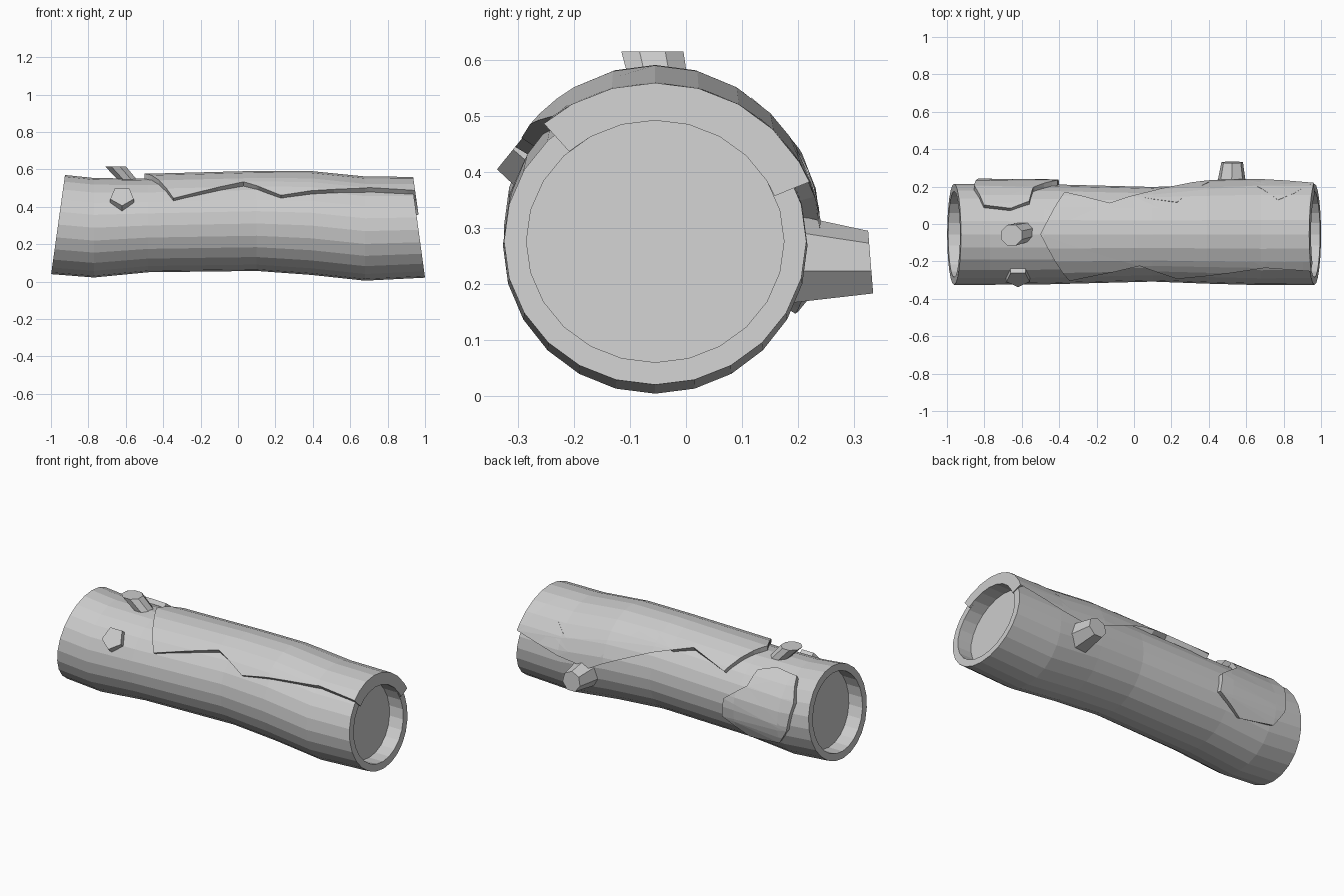
import bpy, bmesh
from math import sin, cos, pi, radians
from mathutils import Vector

if "Cube" in bpy.data.objects:
    bpy.data.objects.remove(bpy.data.objects["Cube"])

CY = -0.055          # log axis y
SIDES = 24
# rings along the log: u, centre z, y radius, z radius, end tilt
RINGS = [(-0.962, 0.305, 0.270, 0.265, 0.037),
         (-0.77, 0.288, 0.270, 0.266, 0.0),
         (-0.48, 0.300, 0.268, 0.250, 0.0),
         (0.10, 0.311, 0.253, 0.254, 0.0),
         (0.39, 0.300, 0.264, 0.264, 0.0),
         (0.68, 0.270, 0.272, 0.265, 0.0),
         (0.965, 0.277, 0.270, 0.256, -0.035)]


def surface(u, a, off=0.0):
    """Point on the log; a is the angle in degrees from the top towards +y."""
    i = 0
    while i < len(RINGS) - 2 and u > RINGS[i + 1][0]:
        i += 1
    p, q = RINGS[i], RINGS[i + 1]
    t = (u - p[0]) / (q[0] - p[0])
    _, cz, ry, rz, tilt = [m + (n - m) * t for m, n in zip(p, q)]
    s, c = sin(radians(a)), cos(radians(a))
    return Vector((u + tilt * c * (rz + off) / rz, CY + (ry + off) * s, cz + (rz + off) * c))


def finish(bm, name):
    bmesh.ops.recalc_face_normals(bm, faces=bm.faces[:])
    me = bpy.data.meshes.new(name)
    bm.to_mesh(me)
    bm.free()
    ob = bpy.data.objects.new(name, me)
    bpy.context.collection.objects.link(ob)
    return ob


def loft(bm, loops):
    """Skin a list of point loops and cap both ends."""
    vs = [[bm.verts.new(p) for p in lp] for lp in loops]
    n = len(vs[0])
    for a, b in zip(vs, vs[1:]):
        for k in range(n):
            bm.faces.new((a[k], a[(k + 1) % n], b[(k + 1) % n], b[k]))
    bm.faces.new(vs[0])
    bm.faces.new(vs[-1])


# log with recessed cut ends
def ring(u, off=0.0, dx=0.0):
    return [surface(u, 360 * k / SIDES, off) + Vector((dx, 0, 0)) for k in range(SIDES)]


bm = bmesh.new()
L, R = RINGS[0][0], RINGS[-1][0]
loft(bm, [ring(L, -0.04, 0.09), ring(L, -0.04)] + [ring(r[0]) for r in RINGS]
     + [ring(R, -0.04), ring(R, -0.04, -0.09)])
finish(bm, "log")


# raised bark plates: outline in (u, angle), cut along the log's facets, wrapped on
def bark(name, outline, height):
    bm = bmesh.new()
    bm.faces.new([bm.verts.new((u, a / 100, 0)) for u, a in outline])
    bmesh.ops.triangulate(bm, faces=bm.faces[:])
    cuts = [((r[0], 0, 0), (1, 0, 0)) for r in RINGS]
    cuts += [((0, a / 100, 0), (0, 1, 0)) for a in range(-165, 180, 15)]
    for co, no in cuts:
        bmesh.ops.bisect_plane(bm, geom=bm.verts[:] + bm.edges[:] + bm.faces[:],
                               dist=1e-5, plane_co=co, plane_no=no)
    base = bm.verts[:]
    ret = bmesh.ops.extrude_face_region(bm, geom=bm.faces[:], use_keep_orig=True)
    top = [g for g in ret["geom"] if isinstance(g, bmesh.types.BMVert)]
    for v in base:   # the plate wraps over the rim at the right end
        v.co = surface(v.co.x, v.co.y * 100, -0.04 if v.co.x > R - 0.002 else -0.01)
    for v in top:
        v.co = surface(v.co.x, v.co.y * 100, height)
    finish(bm, name)


bark("top_bark", [(-0.50, 0), (-0.345, -59), (0.03, -37), (0.23, -57), (0.70, -37),
                  (0.93, -41), (0.977, -42), (0.977, 68), (0.87, 47), (0.78, 38),
                  (0.48, 90), (0.23, 37), (-0.01, 47), (-0.13, 36), (-0.37, 51)], 0.027)
bark("side_bark", [(-0.81, 32), (-0.66, 28), (-0.56, 37), (-0.54, 58), (-0.41, 80),
                   (-0.40, 103), (-0.56, 122), (-0.77, 113), (-0.83, 95), (-0.865, 62)], 0.027)


# branch stubs
def stub(name, n, base, tip, r0, r1, normal, turn=0.0):
    q = Vector(normal).to_track_quat('Z', 'Y')
    bm = bmesh.new()
    loft(bm, [[Vector(c) + q @ Vector((r * cos(turn + 2 * pi * k / n),
                                       r * sin(turn + 2 * pi * k / n), 0))
               for k in range(n)] for c, r in ((base, r0), (tip, r1))])
    finish(bm, name)


stub("top_stub", 8, (-0.57, -0.040, 0.52), (-0.655, -0.060, 0.616), 0.054, 0.060, (0, 0, 1), pi / 8)
stub("front_stub", 5, (-0.62, -0.24, 0.41), (-0.62, -0.296, 0.457), 0.07, 0.066, (0, -0.78, 0.63), -pi / 2)
stub("back_stub", 7, (0.52, 0.17, 0.244), (0.525, 0.330, 0.237), 0.087, 0.059, (0, 1, 0.08), pi / 2)
